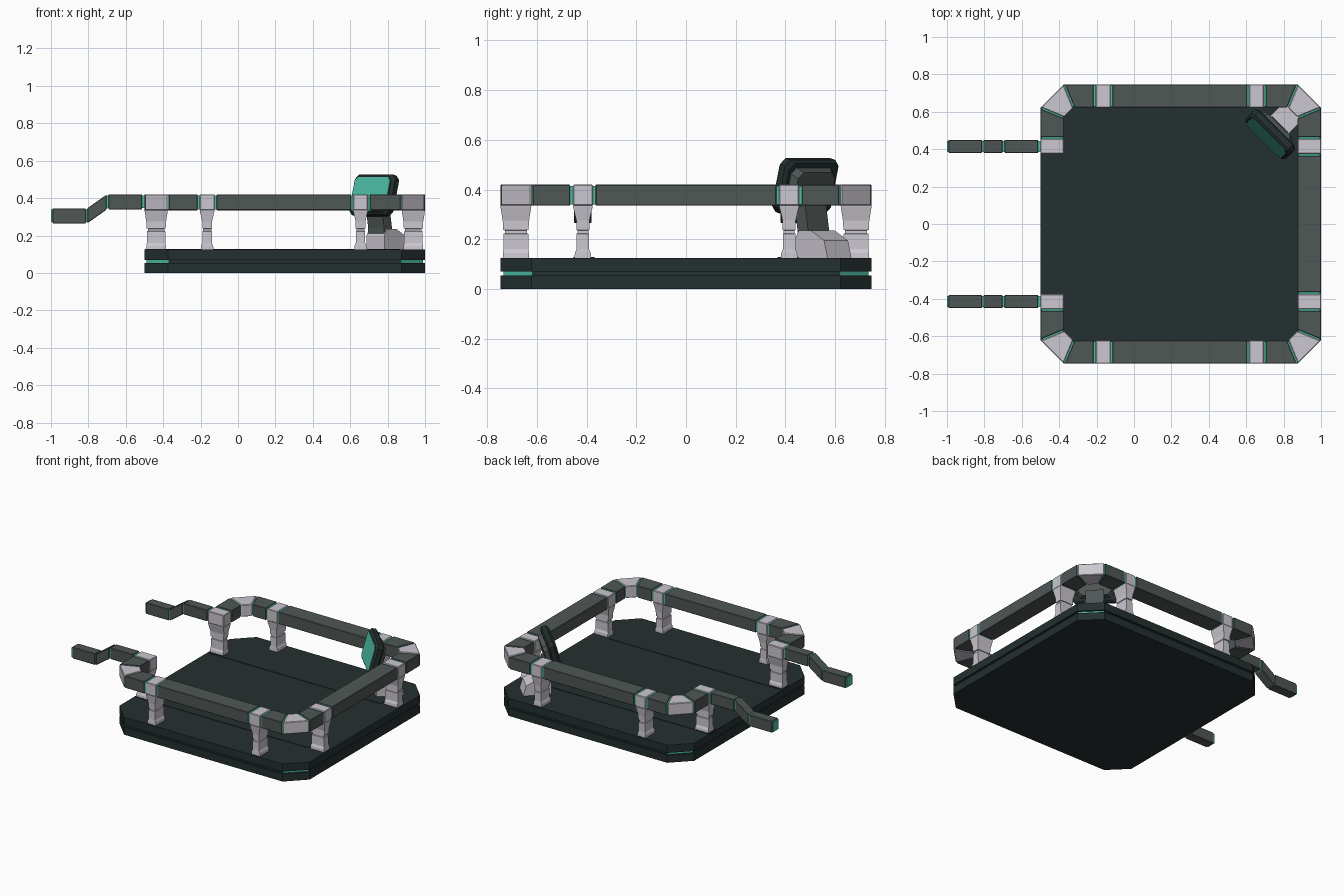
import bpy, bmesh, math
from mathutils import Vector, Matrix

if "Cube" in bpy.data.objects:
    bpy.data.objects.remove(bpy.data.objects["Cube"])


def material(name, rgb):
    m = bpy.data.materials.new(name)
    m.diffuse_color = (*rgb, 1)
    m.use_nodes = True
    m.node_tree.nodes["Principled BSDF"].inputs["Base Color"].default_value = m.diffuse_color
    return m


BASE = material("dark_green_black", (0.018, 0.029, 0.029))
RAIL = material("charcoal_grey", (0.078, 0.095, 0.091))
LIGHT = material("pale_grey", (0.60, 0.57, 0.63))
TEAL = material("teal_glow", (0.074, 0.52, 0.38))


def loft(name, rings, mat, bevel=0.0, matrix=None):
    """Skin a list of matching closed rings and cap both ends."""
    bm = bmesh.new()
    vs = [[bm.verts.new(p) for p in r] for r in rings]
    n = len(vs[0])
    for a, b in zip(vs, vs[1:]):
        for i in range(n):
            bm.faces.new((a[i], a[(i + 1) % n], b[(i + 1) % n], b[i]))
    bm.faces.new(vs[0])
    bm.faces.new(vs[-1])
    if matrix:
        bm.transform(matrix)
    bmesh.ops.recalc_face_normals(bm, faces=bm.faces)
    if bevel:
        bmesh.ops.bevel(bm, geom=bm.edges[:], offset=bevel, segments=1, affect='EDGES')
    me = bpy.data.meshes.new(name)
    bm.to_mesh(me)
    bm.free()
    me.materials.append(mat)
    ob = bpy.data.objects.new(name, me)
    bpy.context.collection.objects.link(ob)
    return ob


def prism(name, plan, z0, z1, mat, bevel=0.0):
    return loft(name, [[(x, y, z) for x, y in plan] for z in (z0, z1)], mat, bevel)


def rect(cx, cy, hx, hy):
    return [(cx - hx, cy - hy), (cx + hx, cy - hy), (cx + hx, cy + hy), (cx - hx, cy + hy)]


T = math.tan(math.pi / 8)


def half_outline(d):
    """Back-half octagon corners of the outline, moved inwards by d."""
    return [Vector(p) for p in ((-0.5 + d, 0.622 - T * d), (-0.375 + T * d, 0.747 - d),
                                (0.875 - T * d, 0.747 - d), (1 - d, 0.622 - T * d))]


def octagon(d):
    h = half_outline(d)
    return [tuple(p) for p in h] + [(p.x, -p.y) for p in reversed(h)]


# Base: two slabs around a recessed core that glows at the corners
prism("base_lower_slab", octagon(0), 0, 0.054, BASE)
prism("base_upper_slab", octagon(0), 0.07, 0.125, BASE)
core = prism("base_core", octagon(0.012), 0.05, 0.075, BASE)
core.data.materials.append(TEAL)
for f in core.data.polygons:
    if abs(f.normal.x) > 0.4 and abs(f.normal.y) > 0.4:
        f.material_index = 1

Z0, Z1, W = 0.335, 0.42, 0.125


def segment(name, a, b, mat, s, gap=0.006, inset=0.0, bevel=0.0):
    """Rail piece between two cross cuts a and b, each (outer, inner)."""
    d = ((b[0] + b[1]) - (a[0] + a[1])).normalized() * gap
    pts = [a[0] + d, b[0] - d, b[1] - d, a[1] + d]
    prism(name, [(p.x, p.y * s) for p in pts], Z0 + inset, Z1 - inset, mat, bevel)


def post(name, x, y, along_x):
    """Stepped leg that carries the rail."""
    steps = [(0.034, 0.053, 0.122), (0.032, 0.052, 0.145), (0.025, 0.05, 0.16), (0.025, 0.05, 0.222),
             (0.022, 0.044, 0.224), (0.022, 0.044, 0.236), (0.026, 0.051, 0.238),
             (0.026, 0.053, 0.275), (0.038, 0.061, 0.325), (0.04, 0.0625, 0.336)]
    rings = []
    for l, w, z in steps:
        hx, hy = (l, w) if along_x else (w, l)
        rings.append([(px, py, z) for px, py in rect(x, y, hx, hy)])
    loft(name, rings, LIGHT)


out, inn = half_outline(0), half_outline(W)
mitre = list(zip(out, inn))


def cut_x(x, d=0.0):
    return Vector((x, 0.747 - d)), Vector((x, 0.747 - W + d))


def cut_y(x_out, x_in, y):
    return Vector((x_out, y)), Vector((x_in, y))


PY = 0.415
for s, side in ((1, "back"), (-1, "front")):
    # Charcoal rail lengths
    segment(side + "_rail_left_end", cut_y(-0.5, -0.375, PY + 0.045), mitre[0], RAIL, s, bevel=0.003)
    segment(side + "_rail_left", mitre[1], cut_x(-0.21), RAIL, s, bevel=0.003)
    segment(side + "_rail_middle", cut_x(-0.12), cut_x(0.61), RAIL, s, bevel=0.003)
    segment(side + "_rail_right", cut_x(0.70), mitre[2], RAIL, s, bevel=0.003)
    segment(side + "_rail_right_end", mitre[3], cut_y(1, 0.875, PY + 0.045), RAIL, s, bevel=0.003)
    # Pale corner joints and sleeves
    for k, nm in ((0, "left"), (2, "right")):
        segment(f"{side}_{nm}_corner", mitre[k], mitre[k + 1], LIGHT, s, gap=0.003, bevel=0.004)
    for x in (-0.165, 0.655):
        segment(side + "_sleeve", cut_x(x - 0.04), cut_x(x + 0.04), LIGHT, s, gap=0, bevel=0.004)
        post(side + "_post", x, s * (0.747 - W / 2), True)
    for xo, xi in ((-0.5, -0.375), (1, 0.875)):
        segment(side + "_end_sleeve", cut_y(xo, xi, PY - 0.04), cut_y(xo, xi, PY + 0.04),
                LIGHT, s, gap=0, bevel=0.004)
        post(side + "_end_post", (xo + xi) / 2, s * PY, False)
    # Teal core showing in the joints
    i = 0.005
    o2, n2 = half_outline(i), half_outline(W - i)
    m2 = list(zip(o2, n2))
    chain = ([cut_y(-0.5 + i, -0.375 - i, PY)] + m2 + [cut_y(1 - i, 0.875 + i, PY - 0.055)])
    for a, b in zip(chain, chain[1:]):
        segment(side + "_rail_core", a, b, TEAL, s, gap=0, inset=i)
    # Cranked handle, three lengths
    for k, (xa, za, xb, zb) in enumerate(((-0.512, 0.38, -0.693, 0.38), (-0.703, 0.378, -0.805, 0.306),
                                          (-0.813, 0.305, -0.992, 0.305))):
        loft(f"{side}_handle_{k + 1}",
             [[(x, s * PY + u, z + w) for u, w in rect(0, 0, 0.035, 0.04)]
              for x, z in ((xa, za), (xb, zb))], RAIL, 0.003)
    loft(side + "_handle_core",
         [[(x, s * PY + u, z + w) for u, w in rect(0, 0, 0.03, 0.034)]
          for x, z in ((-0.49, 0.38), (-0.698, 0.38), (-0.809, 0.305), (-1.0, 0.305))], TEAL)
    # Low strip along the deck
    prism(side + "_deck_strip", rect(0.185, s * 0.41, 0.68, 0.042), 0.12, 0.128, BASE)

segment("right_side_rail", cut_y(1, 0.875, PY - 0.045), cut_y(1, 0.875, -PY + 0.045), RAIL, 1, bevel=0.003)

# Control screen in the back right corner; local -y is its facing side
place = Matrix.Translation((0.735, 0.487, 0)) @ Matrix.Rotation(-math.pi / 4, 4, 'Z')
tilt = place @ Matrix.Translation((0, 0, 0.412)) @ Matrix.Rotation(math.radians(-15), 4, 'X')


def plate(w, h, c, y):
    """Corner-cut upright rectangle."""
    return [(x, y, z) for x, z in ((-w + c, -h), (w - c, -h), (w, -h + c), (w, h - c),
                                   (w - c, h), (-w + c, h), (-w, h - c), (-w, -h + c))]


loft("screen_frame", [plate(0.138, 0.098, 0.022, -0.04), plate(0.152, 0.112, 0.025, -0.025),
                      plate(0.152, 0.112, 0.025, 0.005), plate(0.138, 0.1, 0.025, 0.016)],
     BASE, matrix=tilt)
loft("screen_display", [plate(0.132, 0.092, 0.018, -0.043), plate(0.132, 0.092, 0.018, -0.038)],
     TEAL, matrix=tilt)
loft("screen_back", [plate(0.125, 0.085, 0.025, 0.01), plate(0.105, 0.07, 0.025, 0.045)],
     RAIL, matrix=tilt)
loft("screen_stem", [[(x, y + o, z) for x, y in rect(0, 0, 0.06, 0.03)]
                     for z, o in ((0.125, 0.035), (0.24, 0.035), (0.36, 0.015))],
     RAIL, matrix=place)
loft("screen_foot", [[(x, y, z) for y, z in ((0.0, 0.122), (0.0, 0.2), (0.02, 0.235), (0.09, 0.235),
                                             (0.165, 0.195), (0.185, 0.122))]
                     for x in (-0.068, 0.068)], LIGHT, matrix=place)
